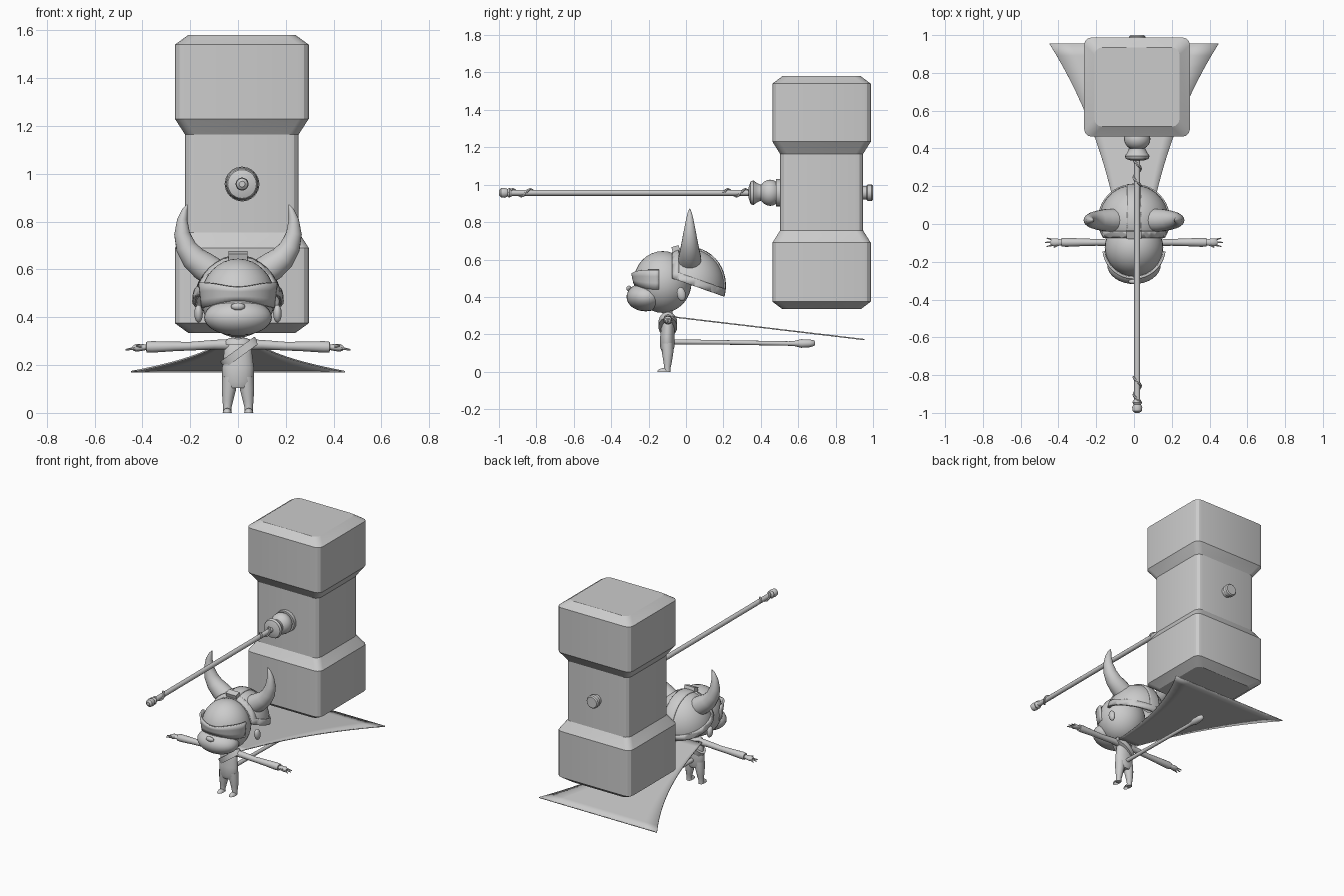
import bpy, bmesh, math
from mathutils import Vector, Matrix

if "Cube" in bpy.data.objects:
    bpy.data.objects.remove(bpy.data.objects["Cube"], do_unlink=True)

GREY = (0.6, 0.6, 0.6, 1)
mat = bpy.data.materials.new("plain grey")
mat.use_nodes = True
mat.diffuse_color = GREY
mat.node_tree.nodes["Principled BSDF"].inputs["Base Color"].default_value = GREY


def finish(name, bm, angle=35):
    bmesh.ops.recalc_face_normals(bm, faces=bm.faces)
    mesh = bpy.data.meshes.new(name)
    bm.to_mesh(mesh)
    bm.free()
    mesh.materials.append(mat)
    ob = bpy.data.objects.new(name, mesh)
    bpy.context.collection.objects.link(ob)
    bpy.ops.object.select_all(action='DESELECT')
    ob.select_set(True)
    bpy.context.view_layer.objects.active = ob
    bpy.ops.object.shade_smooth_by_angle(angle=math.radians(angle))
    return ob


def solidify(ob, thickness, offset=-1):
    mod = ob.modifiers.new("thickness", 'SOLIDIFY')
    mod.thickness, mod.offset = thickness, offset


def skin(name, rings, angle=35):
    """Joins rings of points into a closed surface."""
    bm = bmesh.new()
    loops = [[bm.verts.new(p) for p in ring] for ring in rings]
    n = len(loops[0])
    for a, b in zip(loops, loops[1:]):
        for i in range(n):
            j = (i + 1) % n
            bm.faces.new((a[i], a[j], b[j], b[i]))
    bm.faces.new(loops[0])
    bm.faces.new(loops[-1])
    return finish(name, bm, angle)


def tube(name, path, sides=14, squash=1.0, angle=50):
    """Path of (x, y, z, radius); squash scales the section sideways."""
    pts = [Vector(p[:3]) for p in path]
    rings = []
    for i, p in enumerate(pts):
        t = (pts[min(i + 1, len(pts) - 1)] - pts[max(i - 1, 0)]).normalized()
        ref = Vector((0, 1, 0)) if abs(t.y) < 0.8 else Vector((1, 0, 0))
        u = t.cross(ref).normalized()
        v = u.cross(t)
        r = path[i][3]
        rings.append([p + r * (math.cos(a) * u + squash * math.sin(a) * v)
                      for a in (math.tau * k / sides for k in range(sides))])
    return skin(name, rings, angle)


def ball(name, loc, radii, cuts=(), segs=32, rot=0):
    """Ellipsoid, keeping the side that each cutting normal points to."""
    bm = bmesh.new()
    bmesh.ops.create_uvsphere(bm, u_segments=segs, v_segments=segs // 2, radius=1)
    m = Matrix.Translation(loc) @ Matrix.Rotation(rot, 4, 'X') @ Matrix.Diagonal((*radii, 1))
    bm.transform(m)
    for co, no in cuts:
        geom = bm.verts[:] + bm.edges[:] + bm.faces[:]
        bmesh.ops.bisect_plane(bm, geom=geom, plane_co=co, plane_no=no, clear_inner=True)
    return finish(name, bm)


# Hammer head: rounded square sections stacked upwards
def rounded_box(hx, hy, z, r=0.04):
    ring = []
    for k, (sx, sy) in enumerate(((1, 1), (-1, 1), (-1, -1), (1, -1))):
        for s in range(4):
            a = math.pi / 2 * (k + s / 3)
            ring.append((0.016 + sx * (hx - r) + r * math.cos(a),
                         0.725 + sy * (hy - r) + r * math.sin(a), z))
    return ring


WIDE, SLIM, CAP = (0.28, 0.263), (0.238, 0.222), (0.225, 0.21)
levels = [(CAP, 0.335), (WIDE, 0.375), (WIDE, 0.69), (SLIM, 0.755),
          (SLIM, 1.165), (WIDE, 1.23), (WIDE, 1.54), (CAP, 1.58)]
skin("hammer_head", [rounded_box(*size, z) for size, z in levels], 25)

# Handle with its fittings
HX, HZ = 0.017, 0.957


def turned(name, profile, sides=20, angle=35):
    return tube(name, [(HX, y, HZ, r) for y, r in profile], sides, angle=angle)


turned("handle", [(-0.98, 0.016), (0.5, 0.016)], 12)
turned("handle_pommel", [(-1, 0.012), (-0.99, 0.024), (-0.97, 0.027), (-0.955, 0.02),
                         (-0.945, 0.026), (-0.93, 0.018)])
turned("handle_collar", [(0.335, 0.03), (0.345, 0.06), (0.36, 0.066), (0.375, 0.055),
                         (0.395, 0.045), (0.40, 0.045)])
ball("handle_ball", (HX, 0.45, HZ), (0.07, 0.06, 0.07), segs=24)
turned("handle_socket", [(0.48, 0.073), (0.51, 0.073)])
turned("handle_peg", [(0.94, 0.036), (0.965, 0.036), (0.97, 0.043), (0.993, 0.043), (1.0, 0.036)])
for name, start, end in (("front_wrap", -0.95, -0.81), ("rear_wrap", 0.2, 0.34)):
    path = []
    for i in range(33):
        a = math.tau * 1.5 * i / 32
        path.append((HX + 0.018 * math.cos(a), start + (end - start) * i / 32,
                     HZ + 0.018 * math.sin(a), 0.007))
    tube(name, path, 6)

# Head, face and visor
CY = -0.125
ball("head", (0, CY, 0.48), (0.155, 0.155, 0.165))
ball("muzzle", (0, -0.215, 0.40), (0.142, 0.103, 0.077),
     [((0, -0.2, 0), (0, -0.9, 0.25))])
ball("nose", (0, -0.305, 0.445), (0.03, 0.014, 0.016), segs=12)

bm = bmesh.new()
N = 24
rows = []
for t in range(4):
    row = []
    for i in range(N + 1):
        a = math.pi * (1.04 + 0.92 * i / N)
        r = 0.147 + 0.004 * t
        low = 0.44 + 0.03 * abs(math.sin(a)) ** 3
        high = 0.545 - 0.018 * abs(math.sin(a)) ** 6
        row.append(bm.verts.new((r * math.cos(a) * 1.02, CY + r * math.sin(a) * 1.02,
                                 low + (high - low) * t / 3)))
    rows.append(row)
for a, b in zip(rows, rows[1:]):
    for i in range(N):
        bm.faces.new((a[i], a[i + 1], b[i + 1], b[i]))
solidify(finish("visor", bm), 0.012, 0)

# Helmet: open dome tilted back, with rim, face arch and crest
DOME, SIZE = (0, 0.02, 0.46), Vector((0.185, 0.187, 0.2))
RIM = Vector((0, 0.33, 0.944))
rim_at = Vector((0, -0.075, 0.5))
FRONT = ((0, -0.075, 0), (0, 1, 0))
BASE = (rim_at, RIM)
solidify(ball("helmet", DOME, SIZE, [FRONT, BASE], 40), 0.012)
trims = {
    "helmet_rim": [FRONT, BASE, (rim_at + RIM * 0.04, -RIM)],
    "helmet_arch": [FRONT, BASE, ((0, -0.04, 0), (0, -1, 0))],
    "helmet_crest": [FRONT, BASE, ((-0.038, 0, 0), (1, 0, 0)), ((0.038, 0, 0), (-1, 0, 0))],
}
for name, cuts in trims.items():
    solidify(ball(name, DOME, SIZE + Vector((1, 1, 1)) * 0.007, cuts, 40), 0.012)
bm = bmesh.new()
bmesh.ops.create_cube(bm, size=1, matrix=Matrix.Translation((0, -0.055, 0.657)) @
                      Matrix.Rotation(0.3, 4, 'X') @ Matrix.Diagonal((0.078, 0.04, 0.03, 1)))
finish("helmet_buckle", bm)

# Torso, neck, collar and sash
tube("torso", [(0, -0.1, 0.105, 0.05), (0, -0.1, 0.13, 0.066), (0, -0.1, 0.19, 0.066),
               (0, -0.097, 0.24, 0.06), (0, -0.097, 0.285, 0.055), (0, -0.1, 0.305, 0.03)],
     18, 0.58)
tube("neck", [(0, -0.1, 0.29, 0.026), (0, -0.1, 0.35, 0.03)])
tube("collar", [(0, -0.1, 0.285, 0.06), (0, -0.1, 0.3, 0.056), (0, -0.1, 0.314, 0.035)], 16, 0.65)
sash = []
for rx, ry, h in ((0.08, 0.042, -0.017), (0.089, 0.05, -0.017),
                  (0.089, 0.05, 0.017), (0.08, 0.042, 0.017)):
    turn = Matrix.Translation((0.007, -0.097, 0.253)) @ Matrix.Rotation(-math.radians(36), 4, 'Y')
    sash.append([turn @ Vector((rx * math.cos(a), ry * math.sin(a), h))
                 for a in (math.tau * k / 24 for k in range(24))])
skin("sash", sash)

# Paired parts
for s, side in ((1, "left"), (-1, "right")):
    tube(side + "_horn", [(s * x, 0.02, z, r) for x, z, r in (
        (0.10, 0.585, 0.062), (0.145, 0.615, 0.06), (0.188, 0.65, 0.052), (0.218, 0.695, 0.043),
        (0.234, 0.75, 0.033), (0.233, 0.81, 0.021), (0.222, 0.85, 0.011), (0.212, 0.872, 0.002))], 18)
    ball(side + "_ear", (s * 0.165, -0.025, 0.415), (0.018, 0.024, 0.038), segs=16, rot=0.2)
    tube(side + "_leg", [(s * 0.034, -0.1, 0.15, 0.032), (s * 0.038, -0.098, 0.1, 0.03),
                         (s * 0.043, -0.098, 0.05, 0.022), (s * 0.045, -0.1, 0.02, 0.017),
                         (s * 0.045, -0.1, 0, 0.018)], 12)
    ball(side + "_foot", (s * 0.045, -0.118, 0.0), (0.019, 0.035, 0.02), [((0, 0, 0), (0, 0, 1))], 16)
    tube(side + "_arm", [(s * x, -0.097, z, r) for x, z, r in (
        (0.03, 0.285, 0.024), (0.1, 0.285, 0.02), (0.2, 0.279, 0.018), (0.27, 0.278, 0.02),
        (0.36, 0.276, 0.024), (0.383, 0.275, 0.022), (0.385, 0.275, 0.01))], 12)
    tube(side + "_hand", [(s * x, -0.097, z, r) for x, z, r in (
        (0.375, 0.275, 0.01), (0.4, 0.274, 0.014), (0.425, 0.272, 0.016), (0.44, 0.27, 0.01))],
        10, 1.4)
    for k in (-1, 0, 1):
        tube(side + "_finger", [(s * 0.42, -0.097 + k * 0.012, 0.273, 0.007),
                                (s * (0.47 - 0.008 * abs(k)), -0.097 + k * 0.022, 0.264, 0.003)], 6)
    tube(side + "_thumb", [(s * 0.395, -0.105, 0.276, 0.007), (s * 0.425, -0.125, 0.28, 0.003)], 6)

# Tail with a tuft
tube("tail", [(0, y, z, r) for y, z, r in (
    (-0.08, 0.16, 0.014), (0.2, 0.157, 0.012), (0.55, 0.151, 0.012), (0.58, 0.151, 0.014),
    (0.615, 0.151, 0.023), (0.66, 0.152, 0.021), (0.685, 0.153, 0.015), (0.69, 0.153, 0.006))], 12)

# Cape: flared sheet sloping down to the back
bm = bmesh.new()
rows = []
for i in range(17):
    t = i / 16
    half = 0.07 + 0.19 * t + 0.188 * t ** 2.4
    rows.append([bm.verts.new((half * k / 4, -0.075 + 1.03 * t, 0.294 - 0.122 * t))
                 for k in range(-4, 5)])
for a, b in zip(rows, rows[1:]):
    for k in range(8):
        bm.faces.new((a[k], a[k + 1], b[k + 1], b[k]))
solidify(finish("cape", bm), 0.007, 0)
